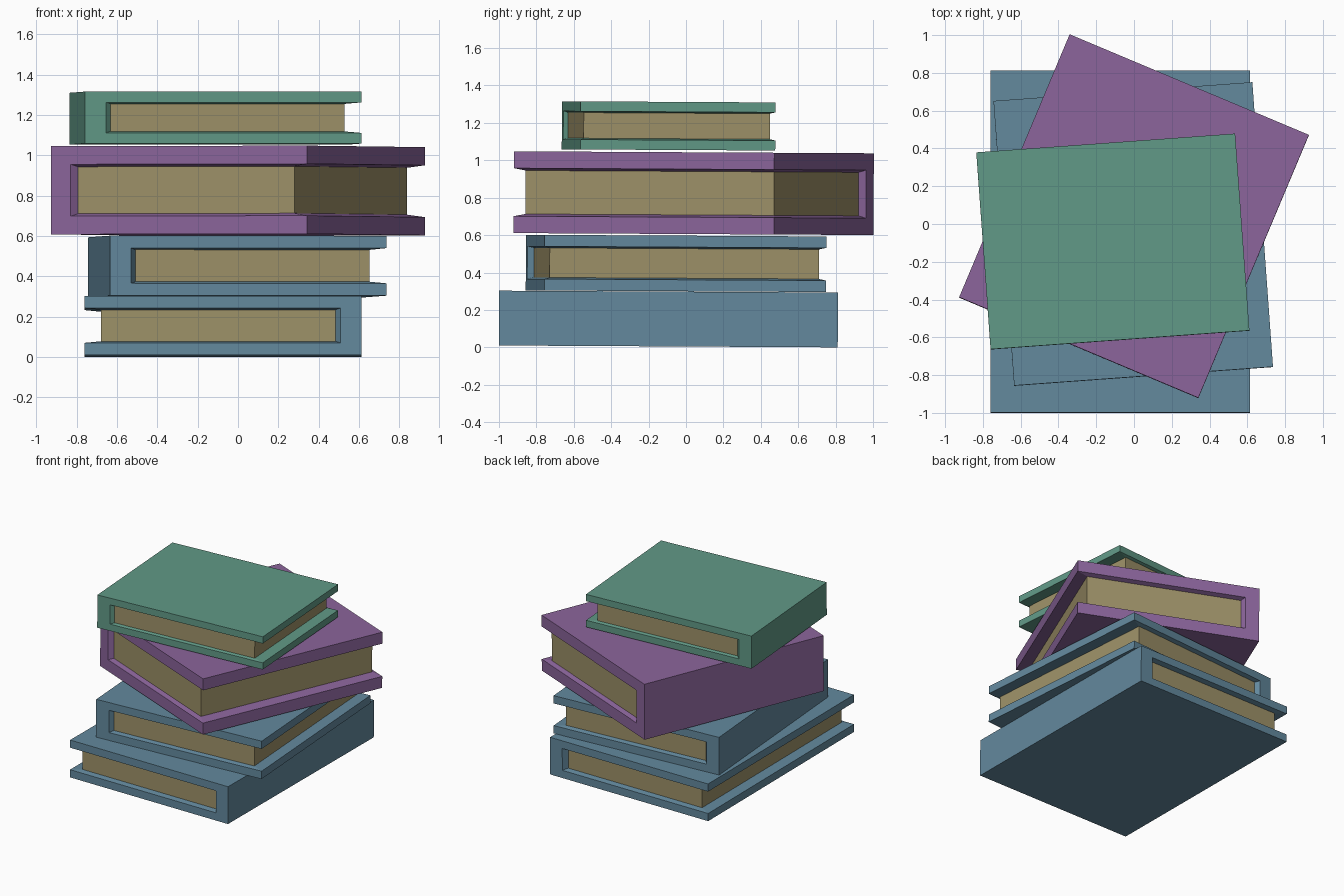
import bpy, bmesh
from math import radians
from mathutils import Matrix

if "Cube" in bpy.data.objects:
    bpy.data.objects.remove(bpy.data.objects["Cube"])

WIDTH = 1.374
TILT = -0.0055      # the whole pile leans very slightly backwards


def material(name, rgb):
    m = bpy.data.materials.new(name)
    m.diffuse_color = (*rgb, 1)
    m.use_nodes = True
    m.node_tree.nodes["Principled BSDF"].inputs["Base Color"].default_value = m.diffuse_color
    return m


paper = material("paper", (0.34, 0.285, 0.14))
blue = material("blue_cover", (0.125, 0.25, 0.34))
purple = material("purple_cover", (0.26, 0.13, 0.33))
green = material("green_cover", (0.12, 0.32, 0.24))


def book(name, cover, cx, cy, z0, length, height, angle):
    """Closed book, spine on local -x, pages sunk into the other three sides."""
    bm = bmesh.new()
    bmesh.ops.create_cube(bm, size=1)
    bmesh.ops.scale(bm, vec=(WIDTH, length, height), verts=bm.verts)
    inner = height * 0.294
    spine_x = -WIDTH / 2 + 0.105

    # cut lines of the cover boards and the spine
    for co, no in (((0, 0, inner), (0, 0, 1)), ((0, 0, -inner), (0, 0, 1)),
                   ((spine_x, 0, 0), (1, 0, 0))):
        bmesh.ops.bisect_plane(bm, geom=bm.verts[:] + bm.edges[:] + bm.faces[:],
                               plane_co=co, plane_no=no)

    # sink the page faces inwards with slightly tapered walls
    sides = [f for f in bm.faces
             if abs(f.calc_center_median().z) < inner * 0.5
             and f.calc_center_median().x > spine_x + 0.01]
    new = bmesh.ops.extrude_face_region(bm, geom=sides)["geom"]
    old = [f for f in sides if f.is_valid]
    if old:
        bmesh.ops.delete(bm, geom=old, context='FACES')
    for v in new:
        if isinstance(v, bmesh.types.BMVert):
            v.co.x = WIDTH / 2 - 0.081 if v.co.x > 0 else spine_x + 0.024
            v.co.y *= 0.955
            v.co.z *= 0.905
    for f in new:
        if isinstance(f, bmesh.types.BMFace):
            f.material_index = 1

    # clean flat faces
    bmesh.ops.dissolve_limit(bm, angle_limit=radians(0.5), verts=bm.verts[:],
                             edges=bm.edges[:], delimit={'MATERIAL'})
    bmesh.ops.recalc_face_normals(bm, faces=bm.faces[:])

    mesh = bpy.data.meshes.new(name)
    bm.to_mesh(mesh)
    bm.free()
    mesh.materials.append(cover)
    mesh.materials.append(paper)
    obj = bpy.data.objects.new(name, mesh)
    bpy.context.collection.objects.link(obj)
    obj.matrix_world = (Matrix.Translation((cx, cy, z0 + height / 2 + TILT * cy))
                        @ Matrix.Rotation(TILT, 4, 'X')
                        @ Matrix.Rotation(radians(angle), 4, 'Z'))


# the pile, bottom to top
book("bottom_blue_book", blue, -0.074, -0.094, 0.0045, 1.812, 0.293, 180)
book("second_blue_book", blue, -0.004, -0.053, 0.300, 1.511, 0.297, 4.15)
book("thick_purple_book", purple, 0.0, 0.041, 0.606, 1.51, 0.437, -22.8)
book("top_green_book", green, -0.112, -0.093, 1.055, 1.045, 0.257, 4.15)
